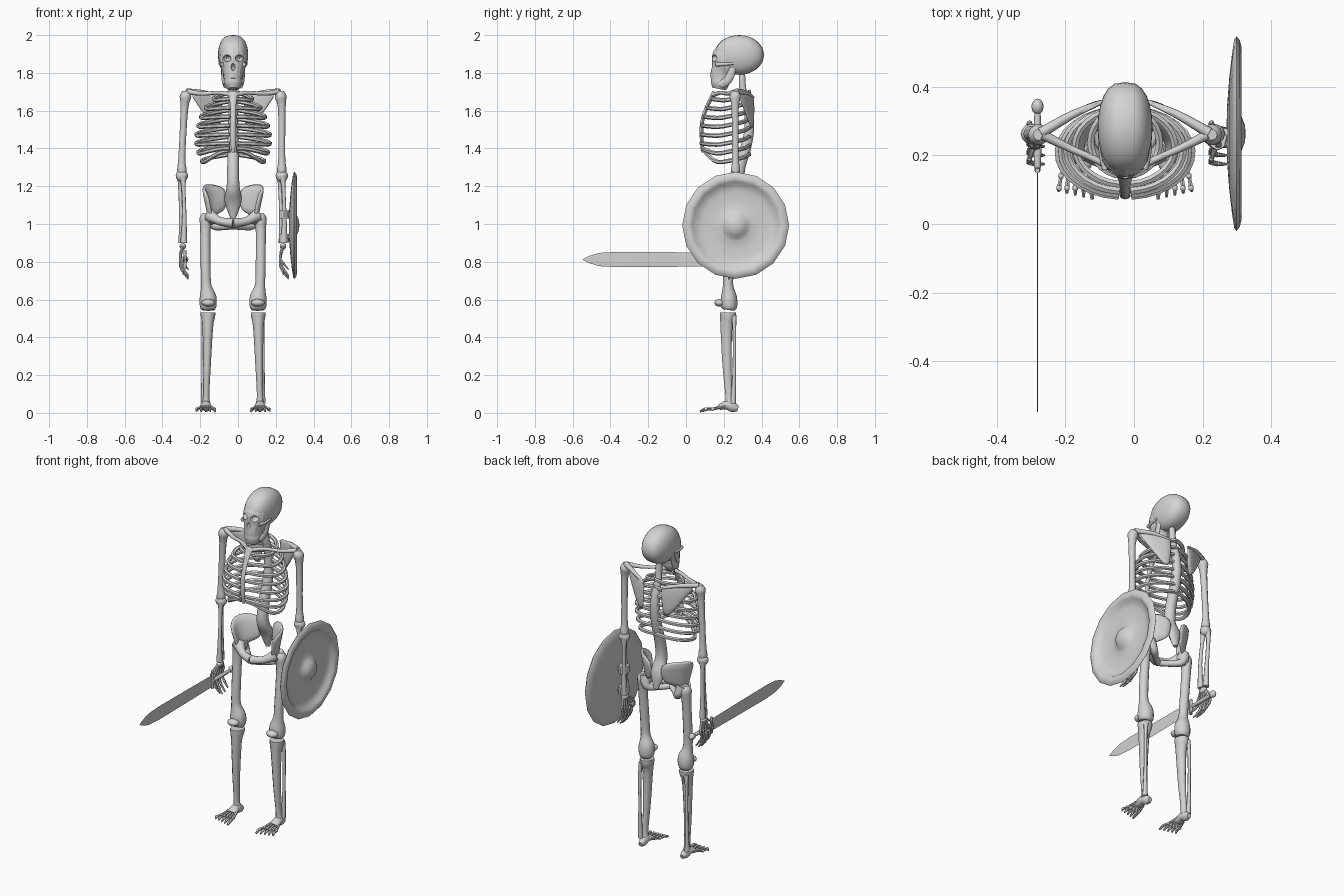
import bpy, bmesh, math
from mathutils import Vector as V

CX = -0.026  # body centre line
bone = bpy.data.materials.new("bone_grey")
bone.diffuse_color = (0.65, 0.65, 0.65, 1)


def finish(name, bm):
    bmesh.ops.recalc_face_normals(bm, faces=bm.faces)
    me = bpy.data.meshes.new(name)
    bm.to_mesh(me)
    bm.free()
    me.materials.append(bone)
    ob = bpy.data.objects.new(name, me)
    bpy.context.collection.objects.link(ob)
    return ob


def smooth_rows(rows, k):
    """Catmull-Rom interpolation of equal-length vectors."""
    out = []
    for i in range(len(rows) - 1):
        a, b, c, d = rows[max(i - 1, 0)], rows[i], rows[i + 1], rows[min(i + 2, len(rows) - 1)]
        for j in range(k):
            t = j / k
            out.append([0.5 * (2 * q + (r - p) * t + (2 * p - 5 * q + 4 * r - s) * t * t
                               + (3 * q - p - 3 * r + s) * t ** 3) for p, q, r, s in zip(a, b, c, d)])
    return out + [list(rows[-1])]


def add_tube(bm, pts, rad, n=8, k=3, ref=None):
    """Loft ellipses along a path; rad is one radius or one per point."""
    if not isinstance(rad, (list, tuple)):
        rad = [rad] * len(pts)
    rad = [r if isinstance(r, tuple) else (r, r) for r in rad]
    rows = [list(p) + list(r) for p, r in zip(pts, rad)]
    rows = smooth_rows(rows, k) if k > 1 else rows
    P = [V(r[:3]) for r in rows]
    d = (P[-1] - P[0]).normalized()
    ref = V(ref) if ref else (V((1, 0, 0)) if abs(d.z) > 0.7 else V((0, 0, 1)))
    rings = []
    for i, p in enumerate(P):
        t = (P[min(i + 1, len(P) - 1)] - P[max(i - 1, 0)]).normalized()
        u = (ref - t * ref.dot(t)).normalized()
        v = t.cross(u)
        ra, rb = max(rows[i][3], 0.0005), max(rows[i][4], 0.0005)
        rings.append([bm.verts.new(p + u * ra * math.cos(2 * math.pi * j / n)
                                   + v * rb * math.sin(2 * math.pi * j / n)) for j in range(n)])
    for a, b in zip(rings, rings[1:]):
        for j in range(n):
            bm.faces.new((a[j], a[(j + 1) % n], b[(j + 1) % n], b[j]))
    bm.faces.new(rings[0])
    bm.faces.new(rings[-1])


def tube(name, *args, **kw):
    bm = bmesh.new()
    add_tube(bm, *args, **kw)
    return finish(name, bm)


def add_ball(bm, c, r, u=12, v=8, px=1.0):
    """Ellipsoid; px below 1 makes the sides fuller."""
    vs = bmesh.ops.create_uvsphere(bm, u_segments=u, v_segments=v, radius=1)["verts"]
    for w in vs:
        x = math.copysign(abs(w.co.x) ** px, w.co.x)
        w.co = V((x * r[0] + c[0], w.co.y * r[1] + c[1], w.co.z * r[2] + c[2]))


def ball(name, c, r, u=12, v=8, px=1.0):
    bm = bmesh.new()
    add_ball(bm, c, r, u, v, px)
    return finish(name, bm)


def sheet(name, rows, thick):
    """Thickened grid of points, softened by subdivision."""
    bm = bmesh.new()
    g = [[bm.verts.new(p) for p in row] for row in rows]
    for a, b in zip(g, g[1:]):
        for j in range(len(a) - 1):
            bm.faces.new((a[j], a[j + 1], b[j + 1], b[j]))
    ob = finish(name, bm)
    m = ob.modifiers.new("thickness", "SOLIDIFY")
    m.thickness, m.offset = thick, 0
    m = ob.modifiers.new("soften", "SUBSURF")
    m.levels = m.render_levels = 1
    return ob


# Skull: cranium and face joined, sockets cut out
skull = ball("cranium", (CX, 0.281, 1.895), (0.08, 0.132, 0.105), 24, 16, 0.72)
face = tube("face", [(CX, 0.235, 1.945), (CX, 0.215, 1.89), (CX, 0.205, 1.84), (CX, 0.19, 1.80), (CX, 0.185, 1.766)],
            [(0.055, 0.05), (0.071, 0.074), (0.068, 0.07), (0.053, 0.06), (0.049, 0.055)], n=16)
bm = bmesh.new()
for s in (-1, 1):
    add_ball(bm, (CX + s * 0.034, 0.142, 1.878), (0.023, 0.04, 0.018))
add_ball(bm, (CX, 0.13, 1.832), (0.012, 0.03, 0.02))
holes = finish("socket_cutter", bm)
for op, other in (("UNION", face), ("DIFFERENCE", holes)):
    m = skull.modifiers.new(op.lower(), "BOOLEAN")
    m.operation, m.object, m.solver = op, other, "EXACT"
    other.hide_render = True
    other.hide_set(True)
tube("jaw", [(CX, 0.184, 1.77), (CX, 0.18, 1.742), (CX, 0.175, 1.715)],
     [(0.046, 0.051), (0.047, 0.049), (0.032, 0.038)], n=14)

# Spine with a tapering sacrum
tube("spine", [(CX, y, z) for y, z in ((.295, 1.83), (.302, 1.7), (.33, 1.6), (.335, 1.5), (.315, 1.4),
     (.285, 1.3), (.275, 1.2), (.31, 1.12), (.325, 1.03))],
     [.017, .02, .025, .027, .03, .031, .034, (.045, .025), (.014, .012)], n=10)
tube("sternum", [(CX, .15, 1.70), (CX, .115, 1.63), (CX, .085, 1.54), (CX, .083, 1.45), (CX, .09, 1.38)],
     [(.026, .01), (.016, .01), (.014, .01), (.016, .01), (.009, .008)])

widths = (.10, .145, .17, .185, .195, .195, .185, .165)
fronts = (.14, .115, .095, .085, .08, .08, .085, .095)
for s, side in ((-1, "right"), (1, "left")):
    def at(off, y, z):
        return (CX + s * off, y, z)

    tube(side + "_jaw_hinge", [at(.056, .25, 1.83), at(.052, .225, 1.765), at(.042, .18, 1.735)],
         [(.008, .018), (.009, .022), (.01, .02)])
    tube(side + "_cheekbone", [at(.055, .16, 1.845), at(.067, .2, 1.846), at(.07, .25, 1.85)], [.012, .009, .007])

    # Ribs sweep from the spine, dip at the side and rise to the sternum
    bm = bmesh.new()
    for i, (w, yf) in enumerate(zip(widths, fronts)):
        zs = 1.672 - 0.047 * i
        zf = max(zs - 0.01, 1.39 + 0.012 * (7 - i))
        pts = []
        for j in range(15):
            t = j / 14
            a = t * math.pi * 0.97
            lift = .5 - .5 * math.cos(math.pi * max(0, (t - .6) / .4))
            z = zs + .028 - .045 * min(t / .6, 1) + (zf - zs + .017) * lift
            pts.append(at(w * math.sin(a), (.335 + yf) / 2 + (.335 - yf) / 2 * math.cos(a), z))
        add_tube(bm, pts, .0115, n=6, k=1, ref=(0, 0, 1))
    finish(side + "_ribs", bm)

    # Shoulder girdle
    tube(side + "_collarbone", [at(.015, .15, 1.685), at(.08, .185, 1.695), at(.16, .22, 1.69), at(.24, .26, 1.70)],
         [.013, .01, .011, .015])
    sheet(side + "_shoulder_blade", [
        [at(.245, .262, 1.708), at(.15, .315, 1.705), at(.05, .36, 1.70)],
        [at(.195, .295, 1.635), at(.13, .335, 1.63), at(.055, .362, 1.62)],
        [at(.10, .345, 1.505), at(.085, .35, 1.50), at(.065, .355, 1.505)]], .018)
    tube(side + "_shoulder_ridge", [at(.245, .265, 1.702), at(.15, .32, 1.695), at(.06, .358, 1.67)], [.016, .012, .006])

    # Arm; the sword arm swings slightly outward
    ex, hx = (-.297, -.292) if s < 0 else (.232, .238)
    sx = CX + s * .252
    tube(side + "_upper_arm", [(sx, .26, 1.705), (sx, .26, 1.675), (sx + s * .006, .26, 1.61),
         (ex, .262, 1.36), (ex, .262, 1.29), (ex, .262, 1.265)], [.016, .031, .02, .018, .025, .022], n=10)
    ball(side + "_elbow", (ex, .262, 1.255), (.033, .03, .032))
    for part, dx, dy, r in (("radius", .008, -.016, .011), ("ulna", -.008, .016, .012)):
        tube(side + "_" + part, [(ex + dx * .6, .262 + dy * .6, 1.25), (ex + dx, .26 + dy, 1.20),
             (hx + dx, .25 + dy * 1.2, 1.05), (hx + dx * .6, .248 + dy, .90)], [.022, r, r, .018])

    # Hand: wrist and five bent fingers
    bm = bmesh.new()
    add_ball(bm, (hx, .245, .882), (.017, .028, .018))
    for f in range(5):
        y = .18 + .026 * f
        up = (.05, .012, 0, .004, .02)[f]
        k = [(hx, .225 + .01 * f, .88), (hx - .012, y + .01, .825 + up * .5),
             (hx - .014, y, .78 + up * .7), (hx + .004, y - .004, .74 + up), (hx + .03, y - .006, .708 + up)]
        add_tube(bm, k, [.008, .007, .008, .007, .004], n=6, k=2, ref=(0, 1, 0))
        for q in k[1:4]:
            add_ball(bm, q, (.009, .009, .009), 6, 5)
    finish(side + "_hand", bm)

    # Pelvis: flared wing with the lower arches
    sheet(side + "_hip_wing", [
        [at(.135, .165, 1.16), at(.165, .20, 1.195), at(.155, .26, 1.215), at(.10, .31, 1.215), at(.03, .335, 1.19)],
        [at(.122, .18, 1.09), at(.14, .21, 1.11), at(.13, .25, 1.12), at(.085, .29, 1.12), at(.03, .325, 1.12)],
        [at(.11, .20, 1.02), at(.125, .22, 1.015), at(.12, .25, 1.02), at(.085, .275, 1.05), at(.04, .315, 1.07)]], .024)
    tube(side + "_pubis", [at(.125, .225, 1.045), at(.07, .185, 1.015), at(0, .165, 1.005)], [.036, .022, .026])
    tube(side + "_sit_bone", [at(.122, .25, 1.05), at(.105, .265, .995), at(.06, .225, .985), at(0, .175, .99)],
         [.034, .024, .018, .018], ref=(0, 0, 1))
    ball(side + "_hip_joint", at(.12, .24, 1.03), (.034, .034, .034))

    # Leg
    tube(side + "_thigh", [at(.142, .245, 1.058), at(.143, .245, 1.03), at(.147, .242, .96), at(.145, .225, .75),
         at(.142, .223, .67), at(.133, .227, .615), at(.132, .227, .565), at(.132, .225, .545)],
         [.018, .034, .027, .026, .028, (.044, .042), (.044, .044), (.034, .032)], n=12)
    ball(side + "_kneecap", at(.131, .178, .583), (.036, .028, .02))
    tube(side + "_shin", [at(.133, .222, .532), at(.133, .221, .51), at(.134, .214, .45), at(.138, .217, .25),
         at(.142, .228, .09), at(.142, .23, .05)],
         [(.039, .044), (.038, .043), (.028, .033), (.02, .025), (.016, .02), (.023, .022)], n=10)
    tube(side + "_calf_bone", [at(.15, .252, .515), at(.157, .256, .46), at(.158, .256, .25), at(.157, .25, .05)],
         [.015, .01, .009, .014])

    # Foot: heel, arch and five toes
    bm = bmesh.new()
    add_tube(bm, [at(.14, .275, .022), at(.141, .25, .03), at(.143, .215, .042), at(.143, .175, .028)],
             [(.014, .014), (.027, .022), (.024, .026), (.014, .032)], ref=(0, 0, 1))
    for f in range(5):
        c = (f - 2) * .5
        tip = .073 + .006 * f
        k = [at(.145 + c * .026, .19, .033), at(.145 + c * .041, .14, .02),
             at(.145 + c * .047, .105, .02), at(.145 + c * .049, tip, .007)]
        r = .009 if f == 0 else .007
        add_tube(bm, k, [r, r * .8, r, r * .6], n=6, k=2, ref=(0, 0, 1))
        for q in k[1:3]:
            add_ball(bm, q, (.009, .011, .009), 6, 5)
    finish(side + "_foot", bm)

# Sword
SX, SZ = -.281, .812
tube("sword_blade", [(SX, .155, SZ), (SX, -.1, SZ), (SX, -.36, SZ), (SX, -.46, SZ), (SX, -.51, SZ), (SX, -.547, SZ)],
     [(.036, .002), (.039, .002), (.041, .002), (.035, .002), (.02, .0015), (.001, .001)], n=4, k=1, ref=(0, 0, 1))
tube("sword_guard", [(SX, .155, SZ - .048), (SX, .158, SZ), (SX, .155, SZ + .048)], [.007, .009, .007])
tube("sword_grip", [(SX, .155, SZ), (SX, .24, SZ), (SX, .325, SZ)], [.009, .012, .009])
ball("sword_pommel", (SX, .342, SZ), (.018, .023, .02))

# Shield: dished disc with raised rim and boss, turned about the x axis
profile = [(0, .269), (.08, .271), (.16, .277), (.23, .285), (.275, .292), (.283, .299), (.272, .308), (.252, .313),
           (.233, .307), (.224, .294), (.18, .287), (.13, .285), (.085, .288), (.066, .298), (.05, .313),
           (.025, .323), (0, .325)]
bm = bmesh.new()
vs = [bm.verts.new((x, .263, .993 + r)) for r, x in profile]
es = [bm.edges.new(e) for e in zip(vs, vs[1:])]
bmesh.ops.spin(bm, geom=vs + es, cent=(0, .263, .993), axis=(1, 0, 0), angle=2 * math.pi, steps=16)
bmesh.ops.remove_doubles(bm, verts=bm.verts, dist=1e-4)
finish("shield", bm)

# Straps holding the shield to the forearm
for i, z in enumerate((1.05, .925)):
    tube("shield_strap_%d" % (i + 1), [(.243, .25, z - .022), (.243, .25, z + .022)], [(.027, .035)] * 2, n=8, k=1)
    tube("strap_mount_%d" % (i + 1), [(.255, .25, z), (.28, .255, z)], [(.018, .025)] * 2, n=4, k=1)

bpy.ops.object.select_all(action="SELECT")
bpy.context.view_layer.objects.active = skull
bpy.ops.object.shade_smooth_by_angle(angle=math.radians(48))
